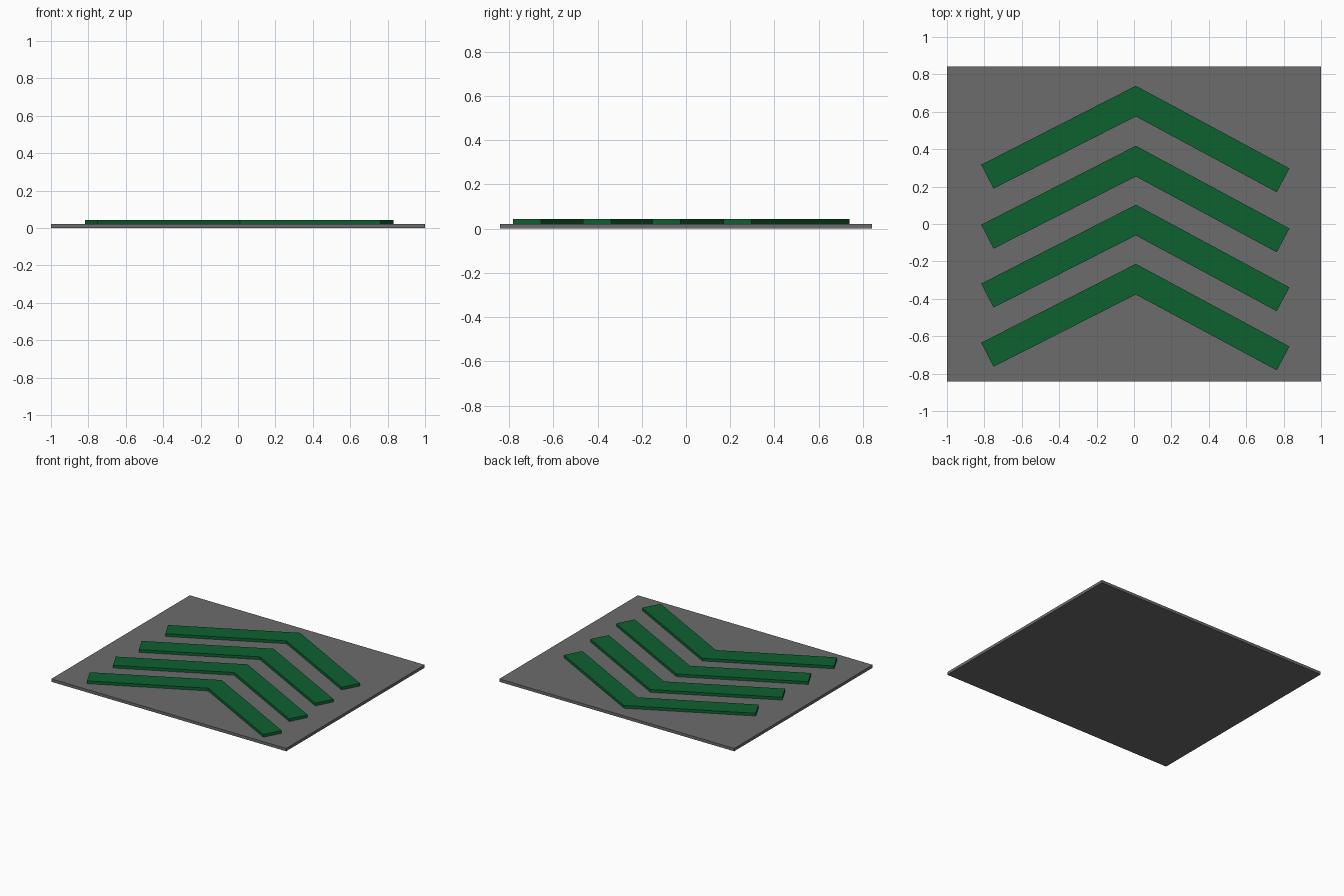
import bpy

if "Cube" in bpy.data.objects:
    bpy.data.objects.remove(bpy.data.objects["Cube"])

BASE_TOP, CHEVRON_TOP = 0.022, 0.043


def prism(name, outline, z0, z1, material=None):
    """Extrude a counter-clockwise outline from z0 to z1."""
    n = len(outline)
    verts = [(x, y, z) for z in (z0, z1) for x, y in outline]
    faces = [tuple(reversed(range(n))), tuple(range(n, 2 * n))]
    faces += [(i, (i + 1) % n, n + (i + 1) % n, n + i) for i in range(n)]
    mesh = bpy.data.meshes.new(name)
    mesh.from_pydata(verts, [], faces)
    obj = bpy.data.objects.new(name, mesh)
    bpy.context.collection.objects.link(obj)
    if material:
        mesh.materials.append(material)
    return obj


green = bpy.data.materials.new("green")
green.diffuse_color = (0.004, 0.12, 0.03, 1)
green.use_nodes = True
green.node_tree.nodes["Principled BSDF"].inputs["Base Color"].default_value = green.diffuse_color
grey = bpy.data.materials.new("dark_grey")
grey.diffuse_color = (0.15, 0.15, 0.15, 1)
grey.use_nodes = True
grey.node_tree.nodes["Principled BSDF"].inputs["Base Color"].default_value = grey.diffuse_color

# Flat base plate
prism("base_plate", [(-1, -0.842), (1, -0.842), (1, 0.842), (-1, 0.842)],
      0, BASE_TOP, grey)

# Four raised chevrons, back to front
chevron = [(0.01, 0.739), (-0.817, 0.317), (-0.751, 0.189),
           (0.01, 0.575), (0.763, 0.17), (0.831, 0.297)]
for i, dy in enumerate((0, 0.321, 0.636, 0.952)):
    prism(f"chevron_{i + 1}", [(x, y - dy) for x, y in chevron],
          BASE_TOP, CHEVRON_TOP, green)
